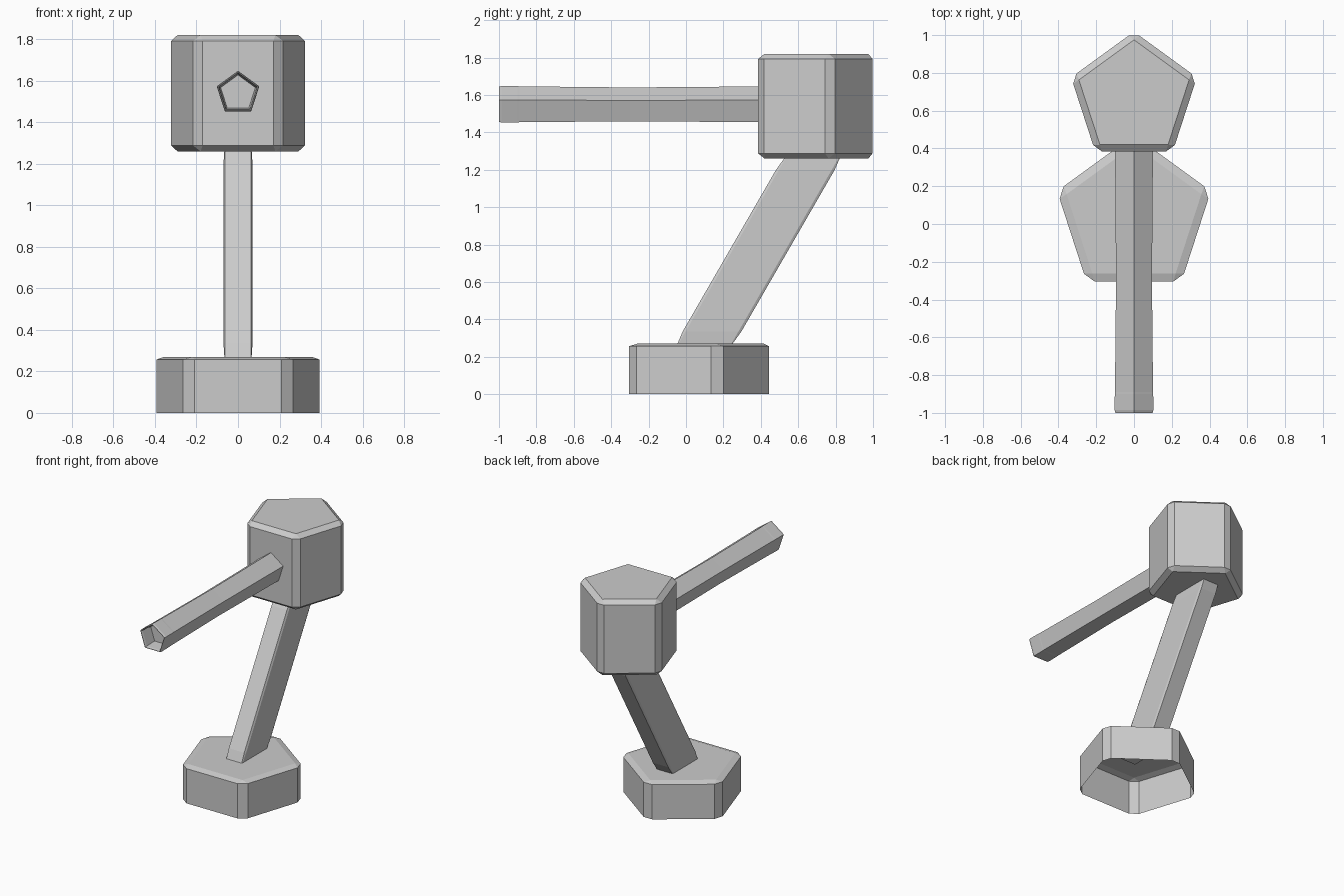
import bpy, bmesh, math
from mathutils import Vector

if "Cube" in bpy.data.objects:
    bpy.data.objects.remove(bpy.data.objects["Cube"])


def finish(bm, name):
    bmesh.ops.recalc_face_normals(bm, faces=bm.faces)
    me = bpy.data.meshes.new(name)
    bm.to_mesh(me)
    bm.free()
    ob = bpy.data.objects.new(name, me)
    bpy.context.collection.objects.link(ob)
    return ob


def pentagon(r):
    # regular pentagon with one corner on the second axis
    return [(r * math.cos(math.radians(90 + 72 * i)),
             r * math.sin(math.radians(90 + 72 * i))) for i in range(5)]


def loft(bm, rings):
    rings = [[bm.verts.new(p) for p in ring] for ring in rings]
    for a, b in zip(rings, rings[1:]):
        n = len(a)
        for i in range(n):
            bm.faces.new((a[i], a[(i + 1) % n], b[(i + 1) % n], b[i]))
    return rings


def chamfer(bm, amount):
    # chamfer every edge that is not an open border
    edges = [e for e in bm.edges if not e.is_boundary]
    bmesh.ops.bevel(bm, geom=edges, offset=amount, segments=1,
                    affect='EDGES', clamp_overlap=True)


def pentagon_block(name, radius, y, z0, z1, open_bottom=False):
    bm = bmesh.new()
    rings = loft(bm, [[(px, py, z) for px, py in pentagon(1)] for z in (-1, 1)])
    bm.faces.new(rings[1])
    if not open_bottom:
        bm.faces.new(rings[0][::-1])
    bmesh.ops.recalc_face_normals(bm, faces=bm.faces)
    chamfer(bm, 0.1)
    for v in bm.verts:
        v.co = Vector((v.co.x * radius, y + v.co.y * radius,
                       (z0 + z1) / 2 + v.co.z * (z1 - z0) / 2))
    return finish(bm, name)


# Foot (hollow underneath) and head
pentagon_block("base", 0.428, 0.042, 0.0, 0.27, open_bottom=True)
pentagon_block("head", 0.35, 0.668, 1.26, 1.82)

# Leaning post: chamfered box, sheared so its ends stay level
bm = bmesh.new()
bmesh.ops.create_cube(bm, size=2)
chamfer(bm, 0.1)
for v in bm.verts:
    x, y, z = v.co
    h = 0.54 * z if abs(z) > 0.95 else 0.48 * z
    v.co = (0.07 * x, 0.389 + 0.157 * y + h * math.tan(math.radians(30)), 0.768 + h)
finish(bm, "leaning_post")

# Arm: slightly waisted pentagonal bar with a recessed tip
bm = bmesh.new()
profile = [(-0.9, 0.088), (-0.985, 0.095), (-1.0, 0.1), (-1.0, 0.104), (-0.985, 0.108),
           (-0.9, 0.107), (-0.89, 0.106), (-0.3, 0.1), (0.45, 0.106)]
rings = loft(bm, [[(px, y, 1.54 + pz) for px, pz in pentagon(r)] for y, r in profile])
bm.faces.new(rings[0])
bm.faces.new(rings[-1])
finish(bm, "arm")
